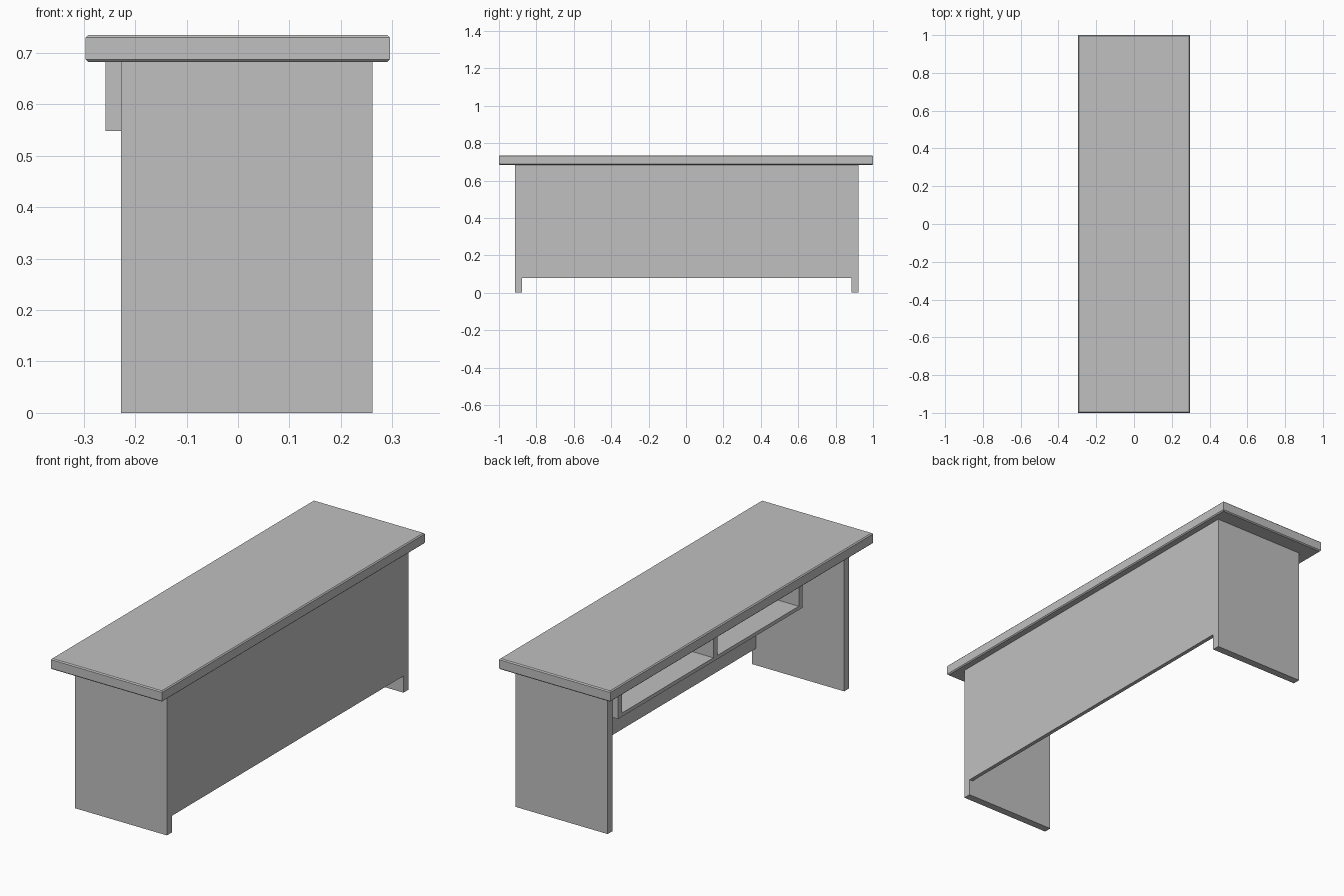
import bpy
import bmesh

default_cube = bpy.data.objects.get("Cube")
if default_cube:
    bpy.data.objects.remove(default_cube, do_unlink=True)

# Single grey finish
GREY = (0.53, 0.53, 0.53, 1.0)
grey = bpy.data.materials.new("plain_grey")
grey.use_nodes = True
grey.diffuse_color = GREY
grey.node_tree.nodes["Principled BSDF"].inputs["Base Color"].default_value = GREY


def board(name, x, y, z, chamfer=0.0):
    """Box between (min, max) pairs, optionally chamfered on its horizontal edges."""
    bm = bmesh.new()
    bmesh.ops.create_cube(bm, size=1.0)
    for v in bm.verts:
        for axis, (low, high) in enumerate((x, y, z)):
            v.co[axis] = high if v.co[axis] > 0 else low
    if chamfer:
        level = [e for e in bm.edges if e.verts[0].co.z == e.verts[1].co.z]
        bmesh.ops.bevel(bm, geom=level, offset=chamfer, segments=1, affect='EDGES')
    bmesh.ops.recalc_face_normals(bm, faces=bm.faces)
    mesh = bpy.data.meshes.new(name)
    bm.to_mesh(mesh)
    bm.free()
    mesh.materials.append(grey)
    obj = bpy.data.objects.new(name, mesh)
    bpy.context.collection.objects.link(obj)
    return obj


UNDER = 0.683                      # underside of the desktop
LEG_X = (-0.228, 0.262)
NEAR, FAR = (-0.915, -0.878), (0.885, 0.922)
PANEL_IN = 0.243                   # inner face of the modesty panel

# Desktop with small chamfers
board("desktop", (-0.297, 0.296), (-1.0, 1.0), (UNDER, 0.735), 0.005)

# Slab legs
board("front_leg", LEG_X, NEAR, (0.0, UNDER))
board("back_leg", LEG_X, FAR, (0.0, UNDER))

# Modesty panel, flush with the leg edges
board("modesty_panel", (PANEL_IN, LEG_X[1]), (NEAR[1], FAR[0]), (0.08, UNDER))

# Open two-bay shelf under the desktop
SHELF_X = (-0.258, PANEL_IN)
SHELF_Y = (-0.52, FAR[0])
FLOOR = (0.548, 0.566)
THICK = 0.03
board("shelf_floor", SHELF_X, SHELF_Y, FLOOR)
uprights = {
    "shelf_front_end": SHELF_Y[0],
    "shelf_divider": 0.13,
    "shelf_back_end": SHELF_Y[1] - THICK,
}
for name, y in uprights.items():
    board(name, SHELF_X, (y, y + THICK), (FLOOR[1], UNDER))
